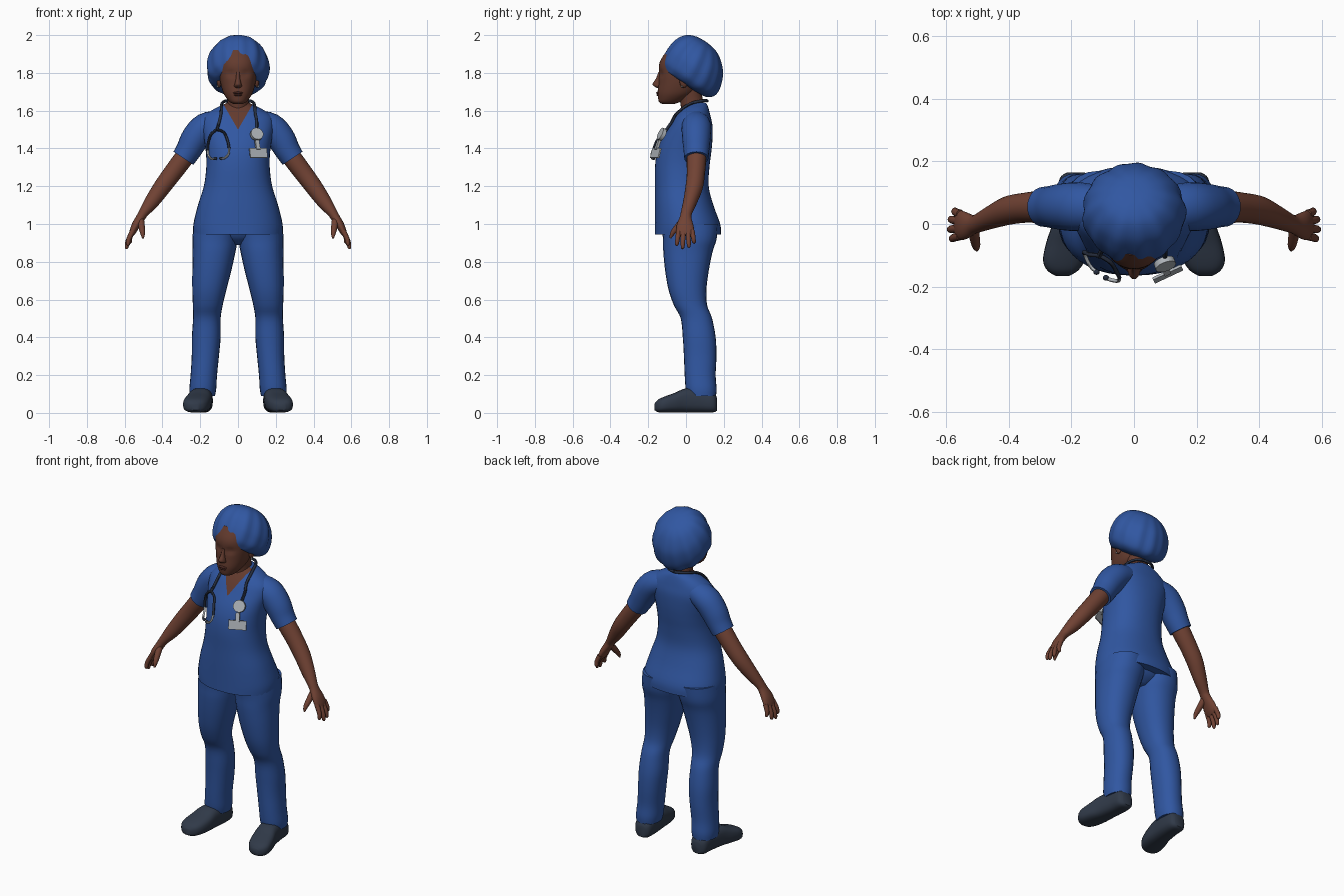
import bpy, bmesh, math
from mathutils import Vector, Matrix

if "Cube" in bpy.data.objects:
    bpy.data.objects.remove(bpy.data.objects["Cube"])


def material(name, rgb):
    m = bpy.data.materials.new(name)
    m.diffuse_color = (*rgb, 1)
    m.use_nodes = True
    m.node_tree.nodes["Principled BSDF"].inputs["Base Color"].default_value = m.diffuse_color
    return m


BLUE = material("scrub blue", (0.030, 0.095, 0.36))
SKIN = material("skin", (0.165, 0.055, 0.034))
FACE = material("face skin", (0.125, 0.043, 0.027))
LIP = material("lip", (0.085, 0.026, 0.020))
SHOE = material("shoe slate", (0.030, 0.042, 0.066))
TUBE = material("tube navy", (0.020, 0.028, 0.050))
SILVER = material("silver", (0.42, 0.45, 0.48))


def smooth_rows(rows, steps):
    """Catmull-Rom interpolation of section rows."""
    out, n = [], len(rows)
    for i in range(n - 1):
        p = [rows[max(i - 1, 0)], rows[i], rows[i + 1], rows[min(i + 2, n - 1)]]
        for s in range(steps):
            t = s / steps
            out.append([0.5 * (2 * b + (c - a) * t + (2 * a - 5 * b + 4 * c - d) * t * t
                               + (3 * b - a - 3 * c + d) * t ** 3) for a, b, c, d in zip(*p)])
    return out + [list(rows[-1])]


def finish(ob, mats, mirror=False):
    for m in mats:
        ob.data.materials.append(m)
    bpy.ops.object.select_all(action='DESELECT')
    ob.select_set(True)
    bpy.context.view_layer.objects.active = ob
    bpy.ops.object.shade_smooth_by_angle(angle=math.radians(45))
    if mirror:
        ob.modifiers.new("mirror", 'MIRROR')
    return ob


def loft(name, rows, mats, axis=None, power=2.0, segs=24, steps=4, mirror=False,
         ripple=None, edit=None, frame=None):
    """Skin rings (x, y, z, a, b); axis fixes the ring normal, otherwise the path does."""
    rows = smooth_rows(rows, steps)
    bm = bmesh.new()
    rings = []
    for i, (x, y, z, a, b) in enumerate(rows):
        if axis == 'Z':
            u, v = Vector((1, 0, 0)), Vector((0, 1, 0))
        elif axis == 'Y':
            u, v = Vector((1, 0, 0)), Vector((0, 0, 1))
        else:
            t = (Vector(rows[min(i + 1, len(rows) - 1)][:3]) - Vector(rows[max(i - 1, 0)][:3])).normalized()
            v = Vector((0, 1, 0))
            v = (v - t * v.dot(t)).normalized()
            u = v.cross(t)
        ring = []
        for k in range(segs):
            w = 2 * math.pi * k / segs
            c, s = math.cos(w), math.sin(w)
            r = ripple(w, i / len(rows)) if ripple else 1
            c = math.copysign(abs(c) ** (2 / power), c) * a * r
            s = math.copysign(abs(s) ** (2 / power), s) * b * r
            p = Vector((x, y, z)) + u * c + v * s
            ring.append(bm.verts.new(frame @ p if frame else p))
        rings.append(ring)
    for r0, r1 in zip(rings, rings[1:]):
        for k in range(segs):
            j = (k + 1) % segs
            bm.faces.new((r0[k], r0[j], r1[j], r1[k]))
    bm.faces.new(rings[0])
    bm.faces.new(rings[-1])
    if edit:
        edit(bm)
    bmesh.ops.recalc_face_normals(bm, faces=bm.faces)
    me = bpy.data.meshes.new(name)
    bm.to_mesh(me)
    bm.free()
    ob = bpy.data.objects.new(name, me)
    bpy.context.collection.objects.link(ob)
    return finish(ob, mats, mirror)


def tube(name, pts, radius, mat):
    cu = bpy.data.curves.new(name, 'CURVE')
    cu.dimensions = '3D'
    cu.bevel_depth, cu.bevel_resolution, cu.use_fill_caps = radius, 2, True
    pts = smooth_rows(pts, 5)
    sp = cu.splines.new('POLY')
    sp.points.add(len(pts) - 1)
    for q, p in zip(sp.points, pts):
        q.co = (*p, 1)
    ob = bpy.data.objects.new(name, cu)
    bpy.context.collection.objects.link(ob)
    bpy.ops.object.select_all(action='DESELECT')
    ob.select_set(True)
    bpy.context.view_layer.objects.active = ob
    bpy.ops.object.convert(target='MESH')
    return finish(bpy.context.object, [mat])


def ball(name, loc, scale, mat, mirror=False):
    bpy.ops.mesh.primitive_uv_sphere_add(segments=16, ring_count=10)
    ob = bpy.context.object
    ob.name = name
    ob.data.transform(Matrix.Translation(loc) @ Matrix.Diagonal((*scale, 1)))
    return finish(ob, [mat], mirror)


def box(name, loc, size, turn, mat):
    bpy.ops.mesh.primitive_cube_add(size=1, location=loc, rotation=turn)
    ob = bpy.context.object
    ob.name, ob.scale = name, size
    return finish(ob, [mat])


# Tunic with a V neckline cut into its front
BODY = [(0, .010, .945, .236, .175), (0, .008, 1.0, .236, .173), (0, -.010, 1.1, .212, .155),
        (0, -.022, 1.2, .181, .142), (0, -.020, 1.3, .168, .144), (0, -.010, 1.38, .170, .144),
        (0, .005, 1.45, .180, .135), (0, .025, 1.52, .192, .115), (0, .035, 1.57, .180, .095),
        (0, .045, 1.61, .125, .075), (0, .050, 1.632, .078, .062), (0, .050, 1.642, .060, .054)]


def neckline(bm):
    for sx in (1, -1):
        faces = [f for f in bm.faces if f.calc_center_median().y < .03 and f.calc_center_median().z > 1.47]
        geom = faces + list({e for f in faces for e in f.edges}) + list({v for f in faces for v in f.verts})
        bmesh.ops.bisect_plane(bm, geom=geom, plane_co=(0, 0, 1.5), plane_no=(sx, 0, -.58))
    for f in bm.faces:
        c = f.calc_center_median()
        if c.y < .03 and c.z - 1.5 > abs(c.x) / .58:
            f.material_index = 1


loft("tunic", BODY, [BLUE, FACE], 'Z', 2.25, 40, edit=neckline)
loft("sleeve", [(.08, .05, 1.545, .06, .065), (.17, .055, 1.515, .074, .078), (.225, .055, 1.455, .075, .075),
                (.262, .055, 1.39, .067, .068), (.289, .055, 1.348, .063, .064)], [BLUE], mirror=True)

# Trousers
loft("trouser_leg", [(.115, .02, 1.0, .118, .15), (.122, .02, .92, .120, .142), (.127, .01, .85, .113, .130),
                     (.139, .005, .75, .103, .115), (.152, .008, .65, .090, .100), (.160, .024, .57, .079, .088),
                     (.165, .055, .50, .073, .083), (.168, .070, .40, .076, .087), (.173, .075, .30, .072, .086),
                     (.181, .075, .20, .070, .082), (.186, .080, .13, .071, .082), (.188, .083, .09, .066, .076)],
     [BLUE], 'Z', 2.2, mirror=True)
loft("trouser_seat", [(0, .02, 1.0, .2, .14), (0, .02, .93, .16, .11), (0, .02, .89, .05, .06)], [BLUE], 'Z')

# Clogs, heel to toe
loft("shoe", [(.186, .165, .045, .028, .032), (.188, .145, .055, .050, .052), (.190, .08, .065, .057, .063),
              (.200, .0, .066, .062, .064), (.212, -.06, .054, .069, .052), (.224, -.115, .044, .067, .042),
              (.228, -.148, .037, .050, .033), (.229, -.166, .032, .022, .018)],
     [SHOE], 'Y', 2.8, mirror=True)

# Arms, palms and fingers
loft("arm", [(.235, .055, 1.42, .048, .050), (.29, .055, 1.345, .051, .052), (.350, .052, 1.265, .049, .048),
             (.402, .043, 1.195, .046, .046), (.455, .022, 1.12, .039, .037), (.498, .003, 1.062, .027, .030),
             (.515, -.002, 1.035, .024, .031), (.540, -.005, .995, .022, .044), (.557, -.004, .96, .018, .047),
             (.566, -.003, .94, .012, .040)], [SKIN], segs=20, mirror=True)
for label, y0, tip in (("index", -.038, (.585, -.050, .885)), ("middle", -.014, (.593, -.018, .868)),
                       ("ring", .010, (.590, .016, .875)), ("little", .032, (.574, .044, .897))):
    base = Vector((.556, y0, .965))
    tip = Vector(tip)
    mid = base.lerp(tip, .55) + Vector((.006, 0, 0))
    loft(label + "_finger", [(*base, .014, .014), (*mid, .0125, .0125), (*base.lerp(tip, .9), .010, .010),
                             (*tip, .004, .004)], [SKIN], segs=10, steps=3, mirror=True)
loft("thumb", [(.515, -.012, 1.025, .018, .018), (.510, -.045, .985, .017, .017), (.505, -.071, .952, .013, .013),
               (.503, -.083, .925, .005, .005)], [SKIN], segs=10, steps=3, mirror=True)


# Neck and head
def sockets(bm):
    for v in bm.verts:
        if v.co.y < -.05:
            for sx in (1, -1):
                d = ((v.co.x - sx * .038) / .024) ** 2 + ((v.co.z - 1.795) / .018) ** 2
                v.co.y += .012 * math.exp(-d)


loft("neck", [(0, .04, 1.54, .075, .07), (0, .035, 1.62, .057, .062), (0, .02, 1.70, .056, .062),
              (0, .02, 1.76, .056, .062)], [FACE], 'Z')
loft("head", [(0, -.095, 1.634, .020, .026), (0, -.088, 1.645, .042, .054), (0, -.068, 1.67, .064, .080),
              (0, -.050, 1.70, .080, .100), (0, -.037, 1.75, .093, .108), (0, -.030, 1.80, .099, .115),
              (0, -.020, 1.86, .100, .118), (0, -.01, 1.92, .080, .09)],
     [FACE], 'Z', 2.15, 40, edit=sockets)
loft("nose", [(0, -.136, 1.805, .009, .010), (0, -.143, 1.77, .011, .016), (0, -.150, 1.742, .018, .027),
              (0, -.146, 1.728, .020, .021), (0, -.142, 1.72, .010, .010)], [FACE], 'Z', segs=16)
ball("upper_lip", (0, -.145, 1.694), (.026, .013, .007), LIP)
ball("lower_lip", (0, -.143, 1.683), (.022, .013, .007), LIP)
ball("ear", (.100, -.012, 1.755), (.012, .022, .034), FACE, True)
ball("earring", (.108, -.022, 1.728), (.005, .005, .005), SILVER, True)

# Gathered bouffant cap, tilted backwards
tilt = Matrix.Translation((0, -.04, 1.77)) @ Matrix.Rotation(math.radians(-35.8), 4, 'X')


def gathers(w, t):
    fade = math.sin(math.pi * min(1, t * 1.05))
    return 1 + fade * (.020 * math.cos(13 * w) + .012 * math.cos(7 * w + 1))


loft("cap", [(0, .005, -.004, .104, .113), (0, .030, .006, .128, .142), (0, .038, .030, .152, .164),
             (0, .037, .065, .162, .172), (0, .030, .11, .163, .168), (0, .020, .165, .146, .150),
             (0, .010, .212, .108, .110), (0, .010, .236, .060, .062), (0, .010, .243, .010, .010)],
     [BLUE], 'Z', segs=72, ripple=gathers, frame=tilt)


# Stethoscope draped round the neck and resting on the chest
DENSE = smooth_rows(BODY, 8)


def chest(x, z, off=.010):
    _, yc, _, rx, ry = min(DENSE, key=lambda r: abs(r[2] - z))
    return (x, yc - ry * max(0, 1 - abs(x / rx) ** 2.25) ** (1 / 2.25) - off, z)


tube("stethoscope_yoke", [chest(-.112, 1.495, .018), chest(-.100, 1.54), chest(-.090, 1.585, .012),
                          (-.086, .02, 1.635), (-.062, .085, 1.652), (0, .112, 1.652), (.062, .085, 1.652),
                          (.086, .02, 1.635), chest(.092, 1.585, .012), chest(.100, 1.54), chest(.098, 1.485, .018)],
     .008, TUBE)
tube("stethoscope_outer_branch", [chest(-.112, 1.50, .018), chest(-.142, 1.475, .02), chest(-.158, 1.43, .02),
                                  chest(-.160, 1.39, .025)], .007, TUBE)
tube("stethoscope_inner_branch", [chest(-.112, 1.50, .018), chest(-.075, 1.485, .02), chest(-.055, 1.44, .025),
                                  chest(-.047, 1.40, .025)], .007, TUBE)
tube("outer_ear_tube", [chest(-.160, 1.395, .025), chest(-.158, 1.365, .025), chest(-.140, 1.345, .03),
                        chest(-.120, 1.348, .03)], .006, SILVER)
tube("inner_ear_tube", [chest(-.047, 1.405, .025), chest(-.050, 1.372, .03), chest(-.070, 1.350, .03),
                        chest(-.090, 1.346, .03)], .006, SILVER)
for side, x in (("outer", -.120), ("inner", -.090)):
    ball(side + "_ear_tip", chest(x, 1.347, .03), (.010, .009, .009), TUBE)

# Chest piece, badge clip and badge
bpy.ops.mesh.primitive_cylinder_add(vertices=24, radius=.034, depth=.02, location=(.099, -.128, 1.475),
                                    rotation=(math.radians(65), 0, math.radians(20)))
bpy.context.object.name = "chest_piece"
finish(bpy.context.object, [SILVER])
box("badge_clip", (.103, -.150, 1.418), (.022, .014, .05), (math.radians(-20), 0, math.radians(25)), SILVER)
box("badge", (.108, -.160, 1.375), (.100, .008, .052), (math.radians(-15), 0, math.radians(25)), SILVER)
